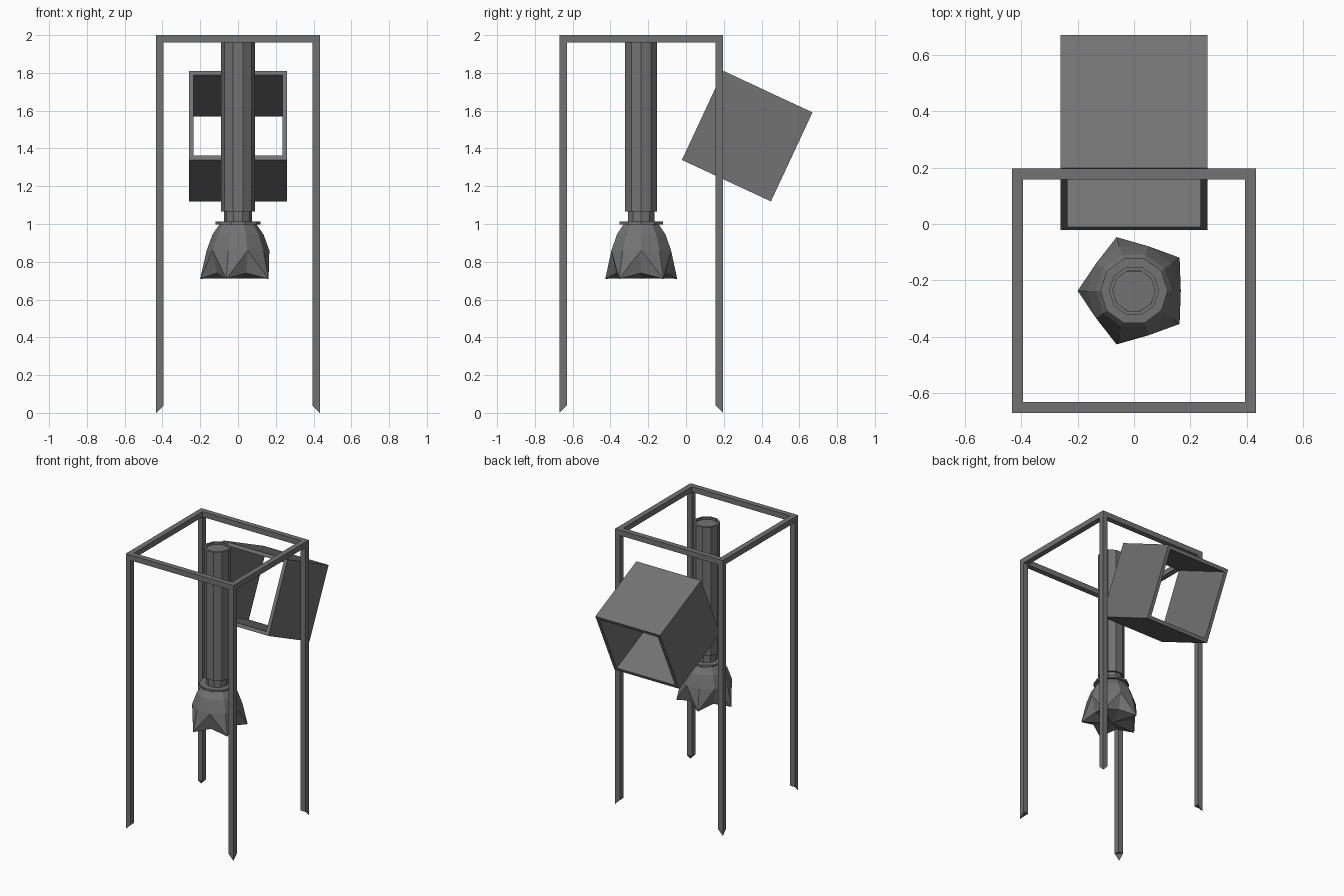
import bpy, bmesh
from math import cos, sin, pi, radians
from mathutils import Matrix, Vector

if "Cube" in bpy.data.objects:
    bpy.data.objects.remove(bpy.data.objects["Cube"])

grey = bpy.data.materials.new("dark_grey")
grey.diffuse_color = (0.17, 0.17, 0.17, 1)
grey.use_nodes = True
grey.node_tree.nodes["Principled BSDF"].inputs["Base Color"].default_value = grey.diffuse_color

CY = -0.237            # y of the frame and drill axis


def finish(name, bm):
    bmesh.ops.recalc_face_normals(bm, faces=bm.faces)
    me = bpy.data.meshes.new(name)
    bm.to_mesh(me)
    bm.free()
    me.materials.append(grey)
    ob = bpy.data.objects.new(name, me)
    bpy.context.collection.objects.link(ob)
    return ob


def box(name, lo, hi):
    bm = bmesh.new()
    lo, hi = Vector(lo), Vector(hi)
    m = Matrix.Translation((lo + hi) / 2) @ Matrix.Diagonal((*(hi - lo), 1))
    bmesh.ops.create_cube(bm, size=1, matrix=m)
    return bm, name


def ring(bm, n, r, z):
    return [bm.verts.new((r * cos(2 * pi * i / n), CY + r * sin(2 * pi * i / n), z))
            for i in range(n)]


def bridge(bm, a, b):
    n = len(a)
    for i in range(n):
        j = (i + 1) % n
        bm.faces.new((a[i], a[j], b[j], b[i]))


# Frame: four top bars and four legs with pointed outer corners
X, Y, T = 0.433, 0.433, 0.039
for s, side in ((-1, "front"), (1, "back")):
    y0, y1 = sorted((CY + s * Y, CY + s * (Y - T)))
    bm, nm = box(side + "_top_bar", (-X, y0, 2 - T), (X, y1, 2))
    finish(nm, bm)
for s, side in ((-1, "left"), (1, "right")):
    x0, x1 = sorted((s * X, s * (X - T)))
    bm, nm = box(side + "_top_bar", (x0, CY - Y + T, 2 - T), (x1, CY + Y - T, 2))
    finish(nm, bm)
    for t, end in ((-1, "front"), (1, "back")):
        y0, y1 = sorted((CY + t * Y, CY + t * (Y - T)))
        bm, nm = box(f"{end}_{side}_leg", (x0, y0, 0), (x1, y1, 2 - T))
        # raise every foot corner except the outermost one
        low = [v for v in bm.verts if v.co.z < 0.01]
        tip = max(low, key=lambda v: abs(v.co.x) + abs(v.co.y - CY))
        for v in low:
            if v is not tip:
                v.co.z = T
        bmesh.ops.triangulate(bm, faces=[f for f in bm.faces if all(v in low for v in f.verts)])
        finish(nm, bm)

# Tilted square housing, open at both ends
bm = bmesh.new()
H, W = 0.26, 0.025


def square(h, y):
    return [bm.verts.new((a * h, y, b * h)) for a, b in ((-1, -1), (1, -1), (1, 1), (-1, 1))]


loops = [square(H, -H), square(H, H), square(H - W, H), square(H - W, -H)]
for k in range(4):
    bridge(bm, loops[k], loops[(k + 1) % 4])
bm.transform(Matrix.Translation((0, 0.324, 1.465)) @ Matrix.Rotation(radians(-25), 4, 'X'))
finish("tilted_housing", bm)

# Outer sleeve around the shaft
bm = bmesh.new()
loops = [ring(bm, 10, r, z) for r, z in ((0.089, 1.065), (0.089, 2.0), (0.075, 2.0), (0.075, 1.065))]
for k in range(4):
    bridge(bm, loops[k], loops[(k + 1) % 4])
finish("shaft_sleeve", bm)


# Solid turned parts: inner shaft and collar
def rod(name, r, z0, z1):
    bm = bmesh.new()
    a, b = ring(bm, 10, r, z0), ring(bm, 10, r, z1)
    bridge(bm, a, b)
    bm.faces.new(a)
    bm.faces.new(b)
    finish(name, bm)


rod("inner_shaft", 0.0748, 0.98, 1.985)
rod("bit_collar", 0.12, 0.997, 1.012)

# Drill bit: faceted dome ending in five teeth
bm = bmesh.new()
dome = [ring(bm, 10, r, z) for r, z in ((0.098, 0.998), (0.135, 0.945), (0.166, 0.86))]
bm.faces.new(dome[0])
bridge(bm, dome[0], dome[1])
bridge(bm, dome[1], dome[2])
foot = ring(bm, 10, 0.2, 0.71)
for i, v in enumerate(foot):
    if i % 2 == 0:     # notch between teeth
        v.co = (0.14 * cos(i * pi / 5), CY + 0.14 * sin(i * pi / 5), 0.74)
hub = bm.verts.new((0, CY, 0.712))
for i in range(10):
    j = (i + 1) % 10
    n, t = (i, j) if i % 2 == 0 else (j, i)
    bm.faces.new((dome[2][n], dome[2][t], foot[t]))
    bm.faces.new((dome[2][n], foot[t], foot[n]))
    bm.faces.new((foot[i], foot[j], hub))
finish("drill_bit", bm)
